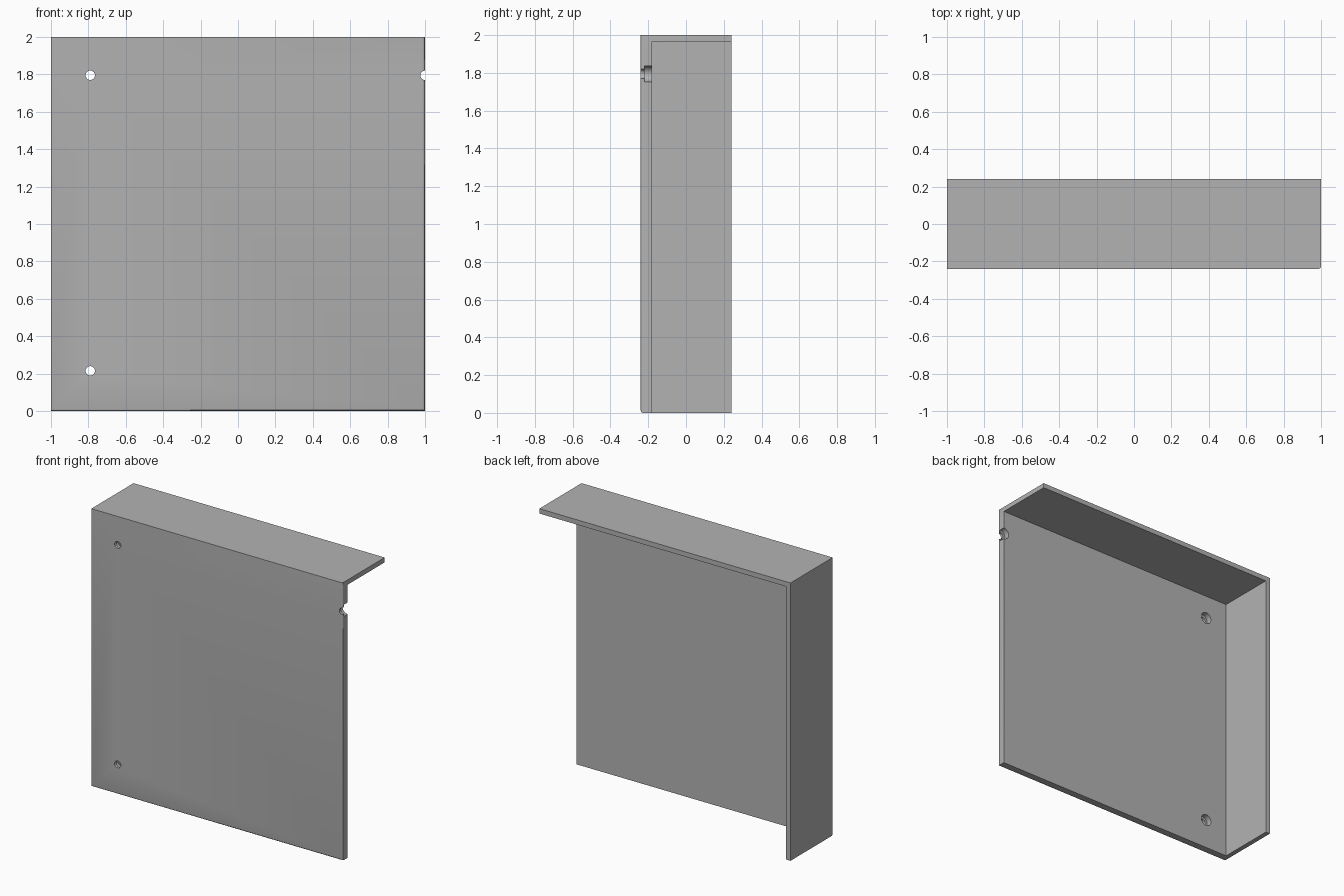
import bpy
import bmesh
from mathutils import Matrix, Vector

cube = bpy.data.objects.get("Cube")
if cube:
    bpy.data.objects.remove(cube, do_unlink=True)

WALL = 0.035          # thickness of the two flanges
DEPTH = 0.24          # half depth
PLATE_BACK = -0.18    # back face of the front plate

grey = bpy.data.materials.new("plain grey")
grey.use_nodes = True
color = (0.45, 0.45, 0.45, 1)
grey.diffuse_color = color
grey.node_tree.nodes["Principled BSDF"].inputs["Base Color"].default_value = color


def make_object(name, bm):
    mesh = bpy.data.meshes.new(name)
    bmesh.ops.recalc_face_normals(bm, faces=bm.faces)
    bm.to_mesh(mesh)
    bm.free()
    mesh.materials.append(grey)
    obj = bpy.data.objects.new(name, mesh)
    bpy.context.collection.objects.link(obj)
    return obj


def box(low, high):
    low, high = Vector(low), Vector(high)
    bm = bmesh.new()
    bmesh.ops.create_cube(bm, size=1)
    bmesh.ops.scale(bm, vec=high - low, verts=bm.verts)
    bmesh.ops.translate(bm, vec=(low + high) / 2, verts=bm.verts)
    return bm


def bore(x, z, radius, front, back):
    bm = bmesh.new()
    place = Matrix.Translation((x, (front + back) / 2, z)) @ Matrix.Rotation(1.570796, 4, "X")
    bmesh.ops.create_cone(bm, cap_ends=True, segments=32, radius1=radius,
                          radius2=radius, depth=back - front, matrix=place)
    return bm


def cut(target, bm):
    cutter = make_object("cutter", bm)
    cutter.hide_render = True
    mod = target.modifiers.new("cut", "BOOLEAN")
    mod.operation, mod.solver, mod.object = "DIFFERENCE", "EXACT", cutter
    bpy.context.view_layer.objects.active = target
    bpy.ops.object.modifier_apply(modifier=mod.name)
    bpy.data.objects.remove(cutter, do_unlink=True)


# Outer block, rounded along the front edges at the bottom and the left
block = box((-1, -DEPTH, 0), (1, DEPTH, 2))
edges = []
for e in block.edges:
    mid = (e.verts[0].co + e.verts[1].co) / 2
    if mid.y < -0.2 and (mid.z < 0.01 or mid.x > 0.99):
        edges.append(e)
bmesh.ops.bevel(block, geom=edges, offset=0.013, segments=3, profile=0.5, affect="EDGES")
panel = make_object("corner_panel", block)

# Hollow behind the plate, leaving the top and right flanges
cut(panel, box((-1 + WALL, PLATE_BACK, -0.5), (1.5, 0.5, 2 - WALL)))

# Screw holes, counterbored from the back
for x, z in ((-0.79, 1.795), (-0.79, 0.215), (1.0, 1.795)):
    cut(panel, bore(x, z, 0.025, -0.3, -0.2))
    cut(panel, bore(x, z, 0.042, -0.22, -0.15))

bpy.ops.object.select_all(action="DESELECT")
panel.select_set(True)
bpy.context.view_layer.objects.active = panel
bpy.ops.object.shade_smooth_by_angle()
